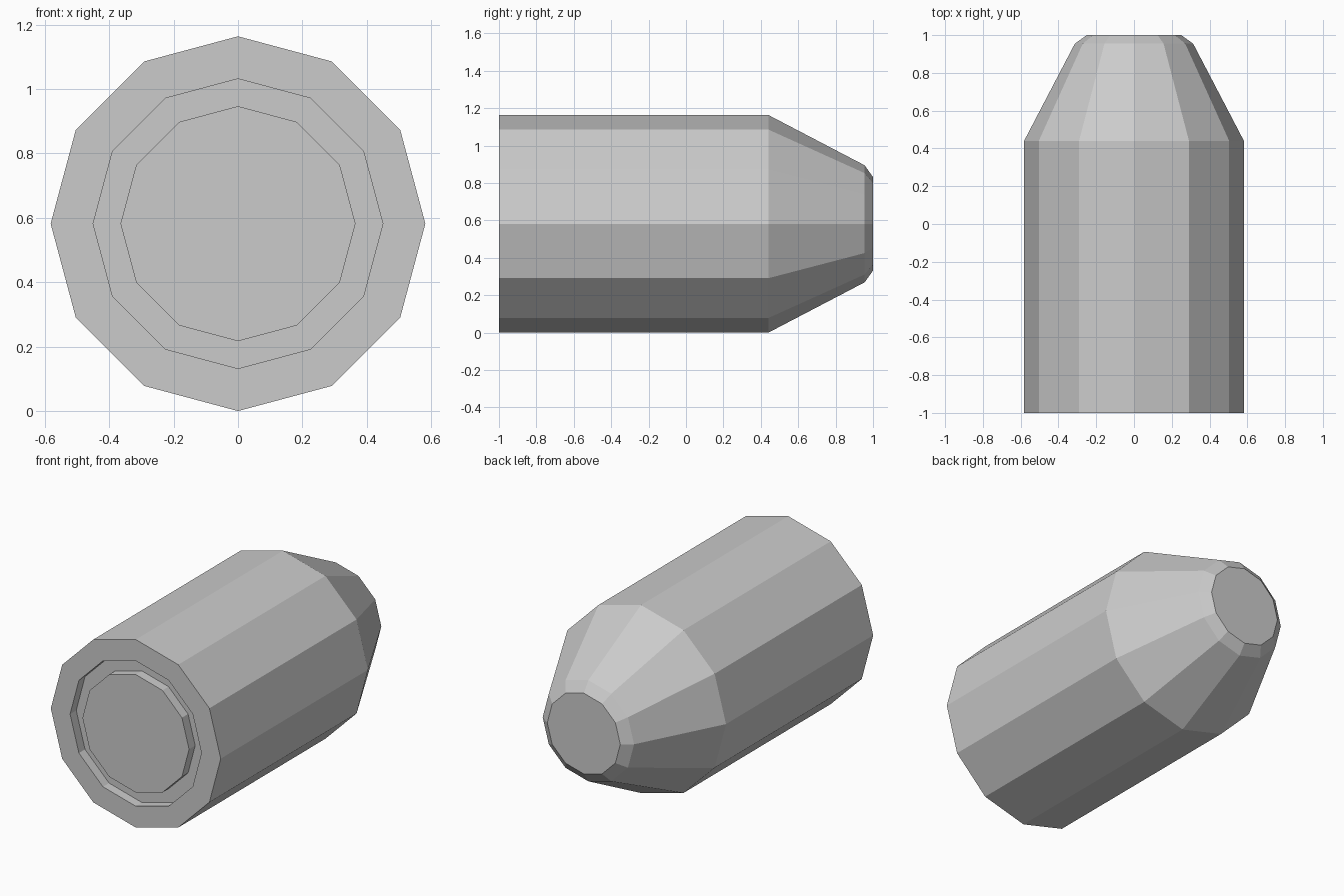
import bpy, bmesh
from math import sin, cos, pi

if "Cube" in bpy.data.objects:
    bpy.data.objects.remove(bpy.data.objects["Cube"])

SIDES = 12
AXIS_Z = 0.582

# (radius, y) outline: raised centre disc, ring groove, rear rim, straight body, tapered nose, bevel
profile = [(0.365, -1.0), (0.365, -0.94), (0.45, -0.94), (0.45, -1.0),
           (0.582, -1.0), (0.582, 0.44), (0.313, 0.955), (0.25, 1.0)]


def lathe_y(name, outline):
    bm = bmesh.new()
    rings = [[bm.verts.new((r * sin(2 * pi * i / SIDES), y, AXIS_Z + r * cos(2 * pi * i / SIDES)))
              for i in range(SIDES)] for r, y in outline]
    for a, b in zip(rings, rings[1:]):
        for i in range(SIDES):
            j = (i + 1) % SIDES
            bm.faces.new((a[i], a[j], b[j], b[i]))
    # flat end caps
    bm.faces.new(rings[0])
    bm.faces.new(rings[-1])
    bmesh.ops.recalc_face_normals(bm, faces=bm.faces[:])
    mesh = bpy.data.meshes.new(name)
    bm.to_mesh(mesh)
    bm.free()
    obj = bpy.data.objects.new(name, mesh)
    bpy.context.collection.objects.link(obj)
    return obj


# tapered capsule body
lathe_y("tapered_body", profile)
